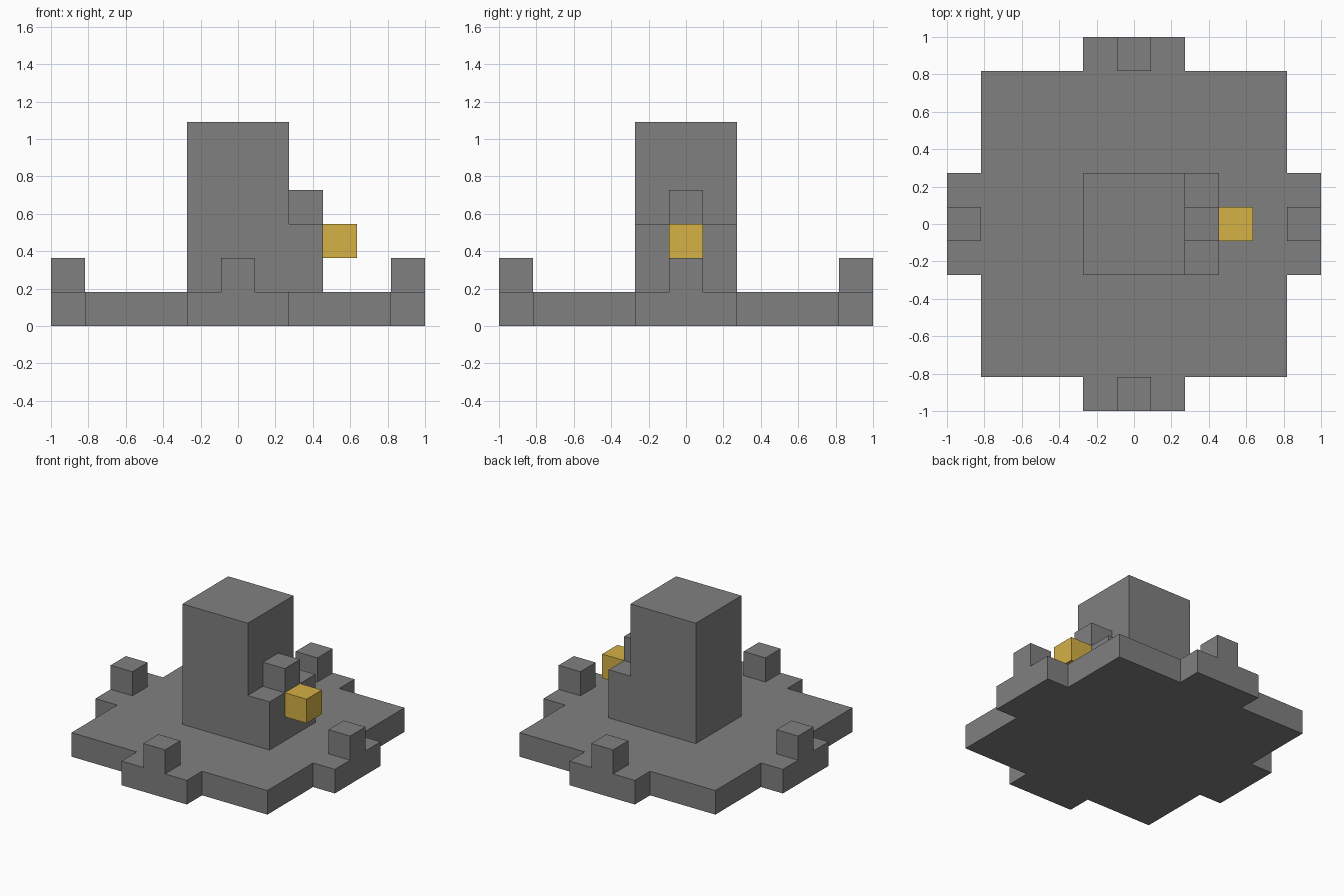
import bpy
import bmesh
from mathutils import Matrix, Vector

U = 2 / 11  # one block

if "Cube" in bpy.data.objects:
    bpy.data.objects.remove(bpy.data.objects["Cube"], do_unlink=True)


def make_material(name, color):
    mat = bpy.data.materials.new(name)
    mat.use_nodes = True
    mat.diffuse_color = color
    mat.node_tree.nodes["Principled BSDF"].inputs["Base Color"].default_value = color
    return mat


stone = make_material("stone grey", (0.216, 0.216, 0.216, 1))
gold = make_material("gold", (0.66, 0.44, 0.06, 1))


def add_object(name, bm, mat):
    bmesh.ops.recalc_face_normals(bm, faces=bm.faces)
    mesh = bpy.data.meshes.new(name)
    bm.to_mesh(mesh)
    bm.free()
    mesh.materials.append(mat)
    obj = bpy.data.objects.new(name, mesh)
    bpy.context.collection.objects.link(obj)
    return obj


def prism(name, outline, push, mat):
    """Extrude a closed outline, given in blocks, along a push vector."""
    bm = bmesh.new()
    face = bm.faces.new([bm.verts.new(Vector(p) * U) for p in outline])
    moved = bmesh.ops.extrude_face_region(bm, geom=[face], use_keep_orig=True)
    verts = [g for g in moved["geom"] if isinstance(g, bmesh.types.BMVert)]
    bmesh.ops.translate(bm, verts=verts, vec=Vector(push) * U)
    return add_object(name, bm, mat)


def block(name, centre, mat):
    """One unit block, centred at a position given in blocks."""
    bm = bmesh.new()
    bmesh.ops.create_cube(bm, size=U, matrix=Matrix.Translation(Vector(centre) * U))
    return add_object(name, bm, mat)


# Base slab: square with a tab on each side, one quarter outline turned four times
outline = []
for cos, sin in ((1, 0), (0, 1), (-1, 0), (0, -1)):
    for x, y in ((4.5, -1.5), (5.5, -1.5), (5.5, 1.5), (4.5, 1.5), (4.5, 4.5)):
        outline.append((x * cos - y * sin, x * sin + y * cos, 0))
prism("base_slab", outline, (0, 0, 1), stone)

# Tower with a step on its left side
profile = [(-1.5, 1), (2.5, 1), (2.5, 3), (1.5, 3), (1.5, 6), (-1.5, 6)]
prism("tower", [(x, -1.5, z) for x, z in profile], (0, 3, 0), stone)

# Corner posts at the middle of each tab
for side, x, y in (("left", 5, 0), ("right", -5, 0), ("front", 0, -5), ("back", 0, 5)):
    block(side + "_post", (x, y, 1.5), stone)

# Block on the step and golden block beside it
block("step_block", (2, 0, 3.5), stone)
block("golden_block", (3, 0, 2.5), gold)
